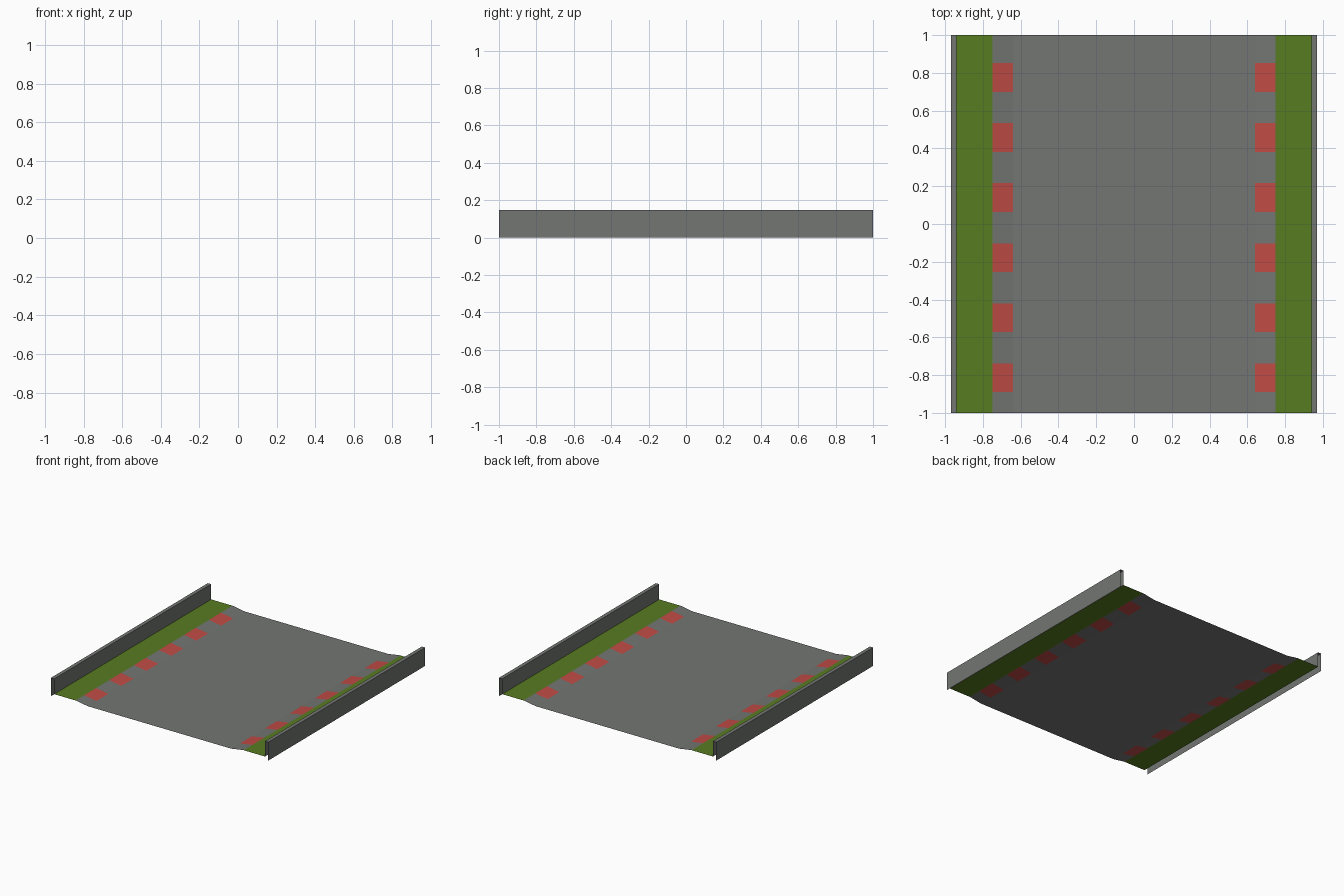
import bpy, bmesh

if "Cube" in bpy.data.objects:
    bpy.data.objects.remove(bpy.data.objects["Cube"])

def material(name, rgb):
    m = bpy.data.materials.new(name)
    m.diffuse_color = (*rgb, 1)
    m.use_nodes = True
    m.node_tree.nodes["Principled BSDF"].inputs["Base Color"].default_value = m.diffuse_color
    return m

asphalt = material("asphalt grey", (0.17, 0.18, 0.17))
grass = material("grass green", (0.095, 0.20, 0.015))
red = material("kerb red", (0.52, 0.07, 0.06))

# red kerb blocks: lower edge of each along y
starts = [-0.89 + 0.318 * i for i in range(6)]
cuts = sorted([-1.0, 1.0] + starts + [s + 0.152 for s in starts])

def sheet(name, profile, ys, rule):
    """Sweep an open x/z profile along y; rule(x, y) picks the face colour."""
    bm = bmesh.new()
    rows = [[bm.verts.new((x, y, z)) for x, z in profile] for y in ys]
    for a, b in zip(rows, rows[1:]):
        for i in range(len(profile) - 1):
            f = bm.faces.new((a[i], a[i + 1], b[i + 1], b[i]))
            c = f.calc_center_median()
            f.material_index = rule(abs(c.x), c.y)
    me = bpy.data.meshes.new(name)
    bm.to_mesh(me)
    bm.free()
    for m in (asphalt, grass, red):
        me.materials.append(m)
    ob = bpy.data.objects.new(name, me)
    bpy.context.collection.objects.link(ob)
    return ob

def ground_colour(x, y):
    if x > 0.75:
        return 1
    if x > 0.64 and any(s < y < s + 0.152 for s in starts):
        return 2
    return 0

# road with sloped kerbs and raised grass verges
half = [(0.94, 0.025), (0.75, 0.025), (0.745, 0.025), (0.64, 0.008)]
profile = [(-x, z) for x, z in half] + [(x, z) for x, z in reversed(half)]
sheet("road_surface", profile, cuts, ground_colour)

# side walls, open at the ends and underneath
wall = [(0.97, 0.0), (0.97, 0.148), (0.94, 0.148), (0.94, 0.025)]
sheet("right_wall", wall[::-1], (-1, 1), lambda x, y: 0)
sheet("left_wall", [(-x, z) for x, z in wall], (-1, 1), lambda x, y: 0)
